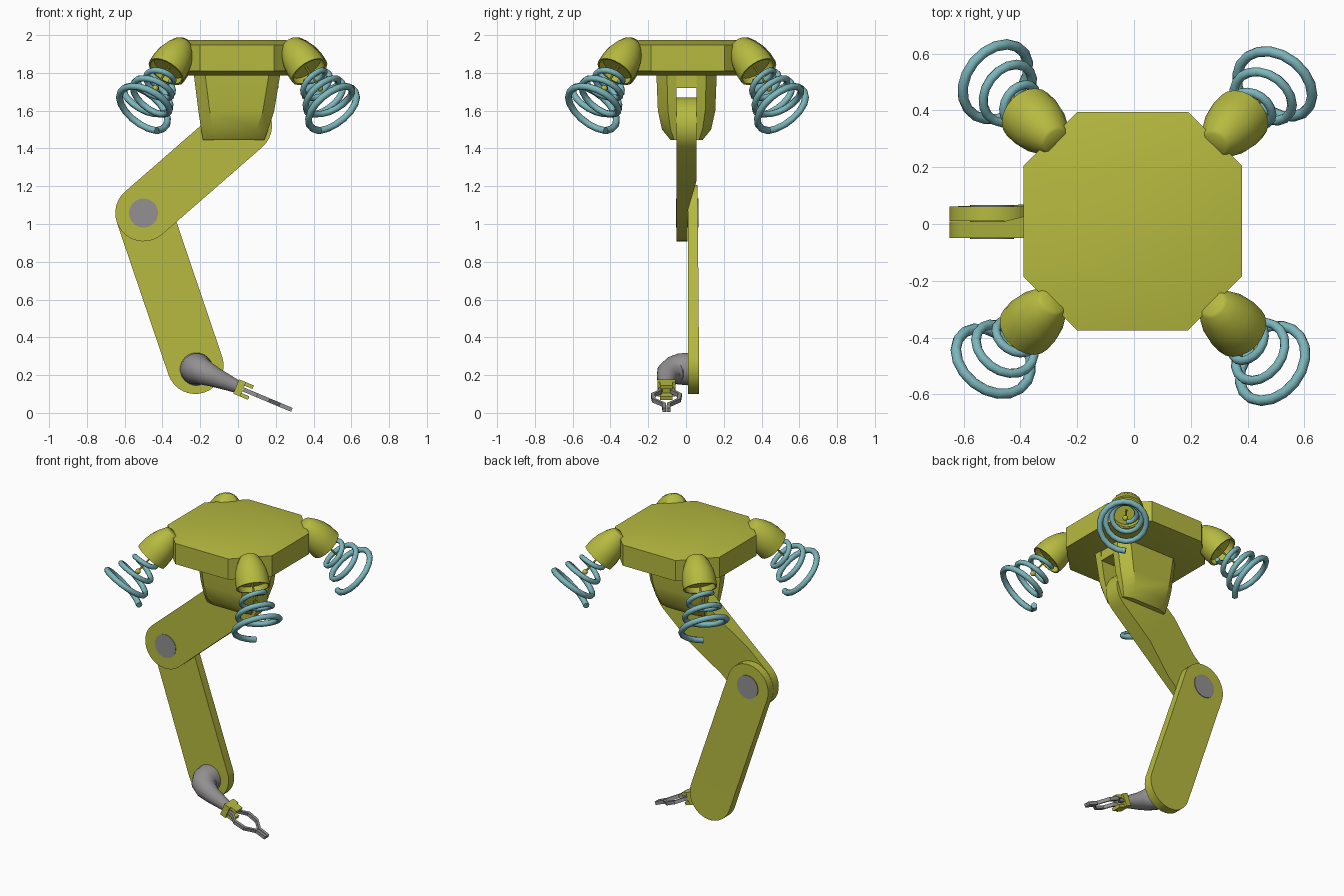
import bpy, bmesh
from math import sin, cos, pi, radians
from mathutils import Vector, Matrix

cube = bpy.data.objects.get("Cube")
if cube:
    bpy.data.objects.remove(cube, do_unlink=True)


def material(name, rgb):
    m = bpy.data.materials.new(name)
    m.use_nodes = True
    m.diffuse_color = (*rgb, 1)
    m.node_tree.nodes["Principled BSDF"].inputs["Base Color"].default_value = (*rgb, 1)
    return m


OLIVE = material("olive yellow", (0.47, 0.49, 0.05))
GREY = material("metal grey", (0.29, 0.28, 0.28))
BLUE = material("pale blue", (0.2, 0.47, 0.5))


def finish(name, bm, mat, smooth=30):
    bmesh.ops.remove_doubles(bm, verts=bm.verts, dist=1e-5)
    bmesh.ops.recalc_face_normals(bm, faces=bm.faces)
    mesh = bpy.data.meshes.new(name)
    bm.to_mesh(mesh)
    bm.free()
    mesh.materials.append(mat)
    ob = bpy.data.objects.new(name, mesh)
    bpy.context.collection.objects.link(ob)
    if smooth:
        bpy.ops.object.select_all(action="DESELECT")
        ob.select_set(True)
        bpy.context.view_layer.objects.active = ob
        bpy.ops.object.shade_smooth_by_angle(angle=radians(smooth))
    return ob


def loft(bm, rings):
    """Skin closed rings of points and cap both ends."""
    rows = [[bm.verts.new(p) for p in ring] for ring in rings]
    for a, b in zip(rows, rows[1:]):
        for i in range(len(a)):
            j = (i + 1) % len(a)
            bm.faces.new((a[i], a[j], b[j], b[i]))
    bm.faces.new(rows[0][::-1])
    bm.faces.new(rows[-1])


def sweep(bm, points, radii, sides, axis=None, turn=0.0):
    """Round or polygonal tube along points."""
    points = [Vector(p) for p in points]
    side, rings = None, []
    for i, p in enumerate(points):
        t = axis or points[min(i + 1, len(points) - 1)] - points[max(i - 1, 0)]
        t = t.normalized()
        side = side or t.orthogonal()
        side = (side - t * side.dot(t)).normalized()
        up = t.cross(side)
        angles = [turn + 2 * pi * k / sides for k in range(sides)]
        rings.append([p + (side * cos(a) + up * sin(a)) * radii[i] for a in angles])
    loft(bm, rings)


def box(bm, size, loc):
    bmesh.ops.create_cube(bm, size=1, matrix=Matrix.Translation(loc) @ Matrix.Diagonal((*size, 1)))


def move(bm, matrix):
    bmesh.ops.transform(bm, matrix=matrix, verts=bm.verts)


# Body plate: chamfered square with slightly domed top and bottom
def octagon(r, z, chamfer=0.19):
    c = r - chamfer
    pts = [(r, -c), (r, c), (c, r), (-c, r), (-r, c), (-r, -c), (-c, -r), (c, -r)]
    return [(x - 0.005, y + 0.01, z) for x, y in pts]


bm = bmesh.new()
loft(bm, [octagon(0.26, 1.785, 0.13), octagon(0.385, 1.81), octagon(0.385, 1.948),
          octagon(0.26, 1.973, 0.13)])
finish("body_plate", bm, OLIVE)

# Neck: two tapered cheeks joined by a roof, with an open slot between them
bm = bmesh.new()
SECTIONS = [(1.445, -0.185, 0.14, 0.085), (1.5, -0.195, 0.16, 0.13),
            (1.6, -0.21, 0.192, 0.152), (1.8, -0.235, 0.225, 0.16)]
for s in (-1, 1):
    rings = []
    for z, x0, x1, d in SECTIONS:
        e = max(0.065, d * 0.65)
        outline = [(x0, 0.053), (x1, 0.053), (x1, e), (x1 - 0.06, d), (x0 + 0.06, d), (x0, e)]
        rings.append([(x, 0.003 + s * y, z) for x, y in outline])
    loft(bm, rings)
box(bm, (0.44, 0.11, 0.08), (-0.005, 0.003, 1.76))
finish("neck_bracket", bm, OLIVE)


# Arm links: round-ended bars, with the back depth varying along the length
def link(name, start, end, radius, front, back, stations=()):
    start, end = Vector(start), Vector(end)
    axis = end - start
    length = axis.length
    axis.normalize()
    across = Vector((-axis.z, 0, axis.x))
    steps = [pi / 2 * k / 8 for k in range(9)]
    cols = [(-radius * cos(a), radius * sin(a)) for a in steps]
    cols += [(t, radius) for t in stations]
    cols += [(length + radius * sin(a), radius * cos(a)) for a in steps]
    bm = bmesh.new()
    rings = []
    for t, w in cols:
        c, b = start + axis * t, back(t)
        rings.append([c + across * (k * max(w, 1e-4)) + Vector((0, y, 0))
                      for k, y in ((-1, front), (1, front), (1, b), (-1, b))])
    loft(bm, rings)
    finish(name, bm, OLIVE)


ELBOW = (-0.5, 0, 1.058)
WRIST = (-0.226, 0, 0.25)
link("upper_arm", ELBOW, (0.03, 0, 1.52), 0.15, -0.05,
     lambda t: 0.008 + 0.047 * min(1, max(0, (t - 0.18) / 0.25)), (0.18, 0.43))
link("lower_arm", ELBOW, WRIST, 0.15, 0.01, lambda t: 0.062 + 0.008 * min(1, max(0, t)))

# Elbow pin showing on both sides
bm = bmesh.new()
sweep(bm, [(-0.5, -0.053, 1.058), (-0.5, 0.067, 1.058)], [0.077] * 2, 24)
finish("elbow_pin", bm, GREY)

# Wrist: tapered bent tube leaving the lower arm and turning towards the hand
bm = bmesh.new()
sweep(bm, [(-0.22, 0.012, 0.232), (-0.218, -0.03, 0.232), (-0.205, -0.065, 0.225),
           (-0.17, -0.092, 0.21), (-0.12, -0.102, 0.188), (0, -0.104, 0.137)],
      [0.087, 0.084, 0.076, 0.065, 0.053, 0.033], 20)
finish("wrist", bm, GREY, 40)

# Hand, built along +x and then tipped downwards
HAND = Matrix.Translation((-0.01, -0.104, 0.14)) @ Matrix.Rotation(radians(22.8), 4, "Y")
bm = bmesh.new()
box(bm, (0.04, 0.095, 0.082), (0.02, 0, 0))
for s in (-1, 1):
    box(bm, (0.046, 0.065, 0.02), (0.062, 0, s * 0.031))
move(bm, HAND)
finish("hand_cuff", bm, OLIVE, 0)

bm = bmesh.new()
PATH = [(0.035, 0.03), (0.075, 0.034), (0.12, 0.072), (0.19, 0.066), (0.25, 0.013), (0.32, 0.011)]
for s in (-1, 1):
    loft(bm, [[(u, s * (v + k * 0.01), w * 0.011) for k, w in ((-1, -1), (1, -1), (1, 1), (-1, 1))]
              for u, v in PATH])
move(bm, HAND)
finish("gripper_fingers", bm, GREY, 0)

# Shoulder cups, springs and sensor rods at the four corners
AXIS = Vector((0.47, 0.49, -0.735)).normalized()
ROOT = Vector((0.285, 0.275, 1.957))
U = AXIS.orthogonal().normalized()
V = AXIS.cross(U)
CUP = [(0, 0.045), (0.008, 0.055), (0.05, 0.078), (0.1, 0.096), (0.15, 0.104),
       (0.205, 0.104), (0.205, 0.094), (0.17, 0.09)]
TURNS, SEG = 3, 18
for i, corner in enumerate(("back_left", "back_right", "front_right", "front_left")):
    spin = Matrix.Translation((0, 0.005, 0)) @ Matrix.Rotation(i * pi / 2, 4, "Z")

    bm = bmesh.new()
    sweep(bm, [ROOT + AXIS * s for s, r in CUP], [r for s, r in CUP], 20, AXIS)
    move(bm, spin)
    finish(corner + "_shoulder_cup", bm, OLIVE, 40)

    bm = bmesh.new()
    coil = []
    for k in range(TURNS * SEG + 1):
        f = k / (TURNS * SEG)
        a, r = 2 * pi * TURNS * f, 0.058 + 0.1 * f
        coil.append(ROOT + AXIS * (0.22 + 0.265 * f) + (U * cos(a) + V * sin(a)) * r)
    sweep(bm, coil, [0.015 + 0.004 * k / len(coil) for k in range(len(coil))], 8)
    move(bm, spin)
    finish(corner + "_spring", bm, BLUE, 60)

    bm = bmesh.new()
    tip = ROOT + AXIS * 0.325
    sweep(bm, [ROOT + AXIS * 0.16, tip], [0.006] * 2, 8)
    bmesh.ops.create_uvsphere(bm, u_segments=12, v_segments=8, radius=0.017,
                              matrix=Matrix.Translation(tip))
    move(bm, spin)
    finish(corner + "_sensor_rod", bm, OLIVE, 40)
